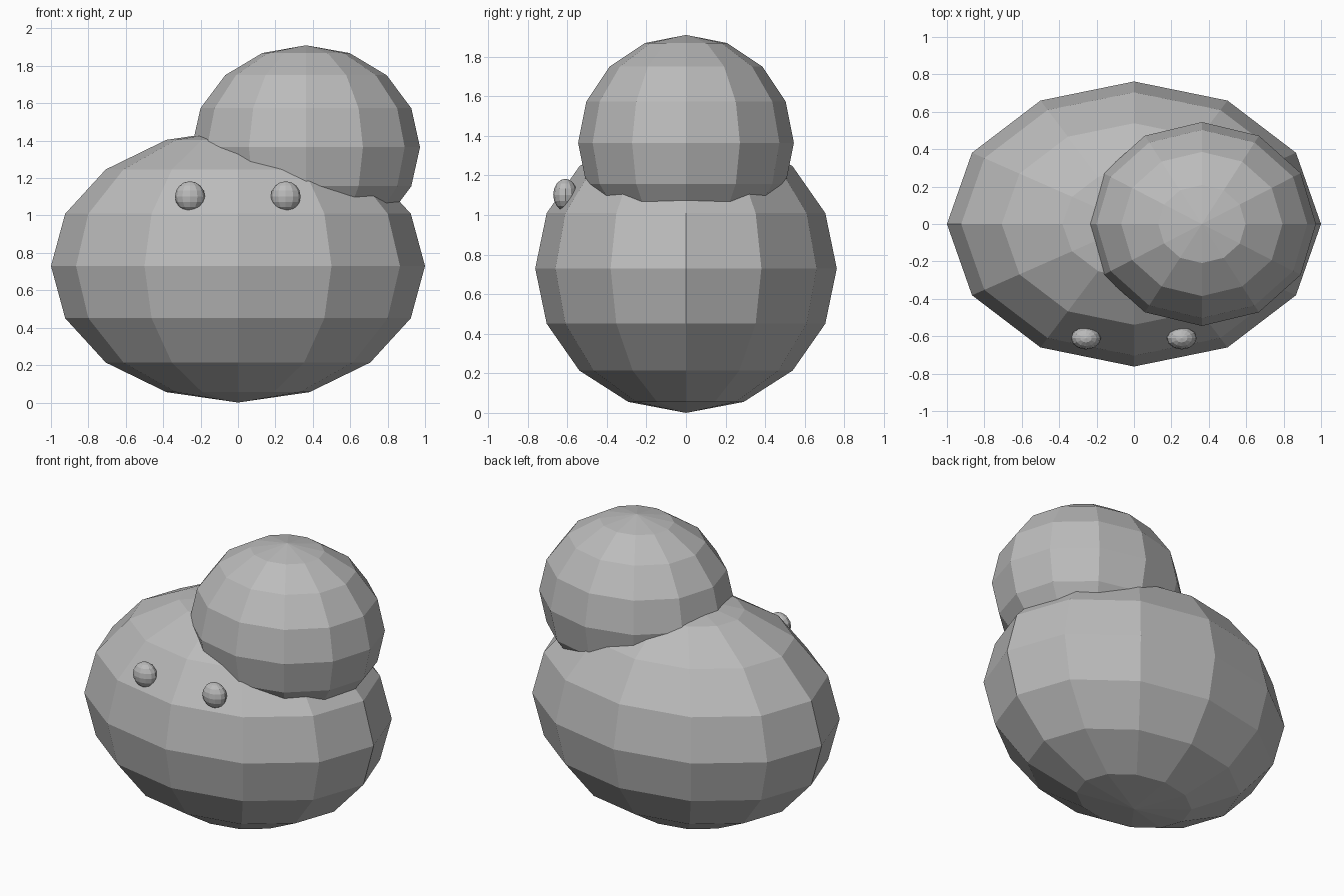
import bpy

if "Cube" in bpy.data.objects:
    bpy.data.objects.remove(bpy.data.objects["Cube"])

# One shared flat grey
grey = bpy.data.materials.new("grey")
grey.diffuse_color = (0.5, 0.5, 0.5, 1)
grey.use_nodes = True
grey.node_tree.nodes["Principled BSDF"].inputs["Base Color"].default_value = grey.diffuse_color


def ellipsoid(name, centre, radii, segments=12, rings=8):
    """Flat-shaded low-poly ellipsoid."""
    bpy.ops.mesh.primitive_uv_sphere_add(segments=segments, ring_count=rings,
                                         radius=1, location=centre)
    obj = bpy.context.object
    obj.name = name
    obj.scale = radii
    bpy.ops.object.transform_apply(location=False, rotation=False, scale=True)
    obj.data.materials.append(grey)
    return obj


# Wide body and the smaller ball resting on its right shoulder
ellipsoid("body", (0, 0, 0.73), (1.0, 0.762, 0.73))
ellipsoid("upper_ball", (0.363, 0, 1.365), (0.61, 0.545, 0.545))

# Two small eyes set into the front of the body
for side, x in (("left", -0.257), ("right", 0.255)):
    ellipsoid(side + "_eye", (x, -0.61, 1.102), (0.08, 0.061, 0.081))
